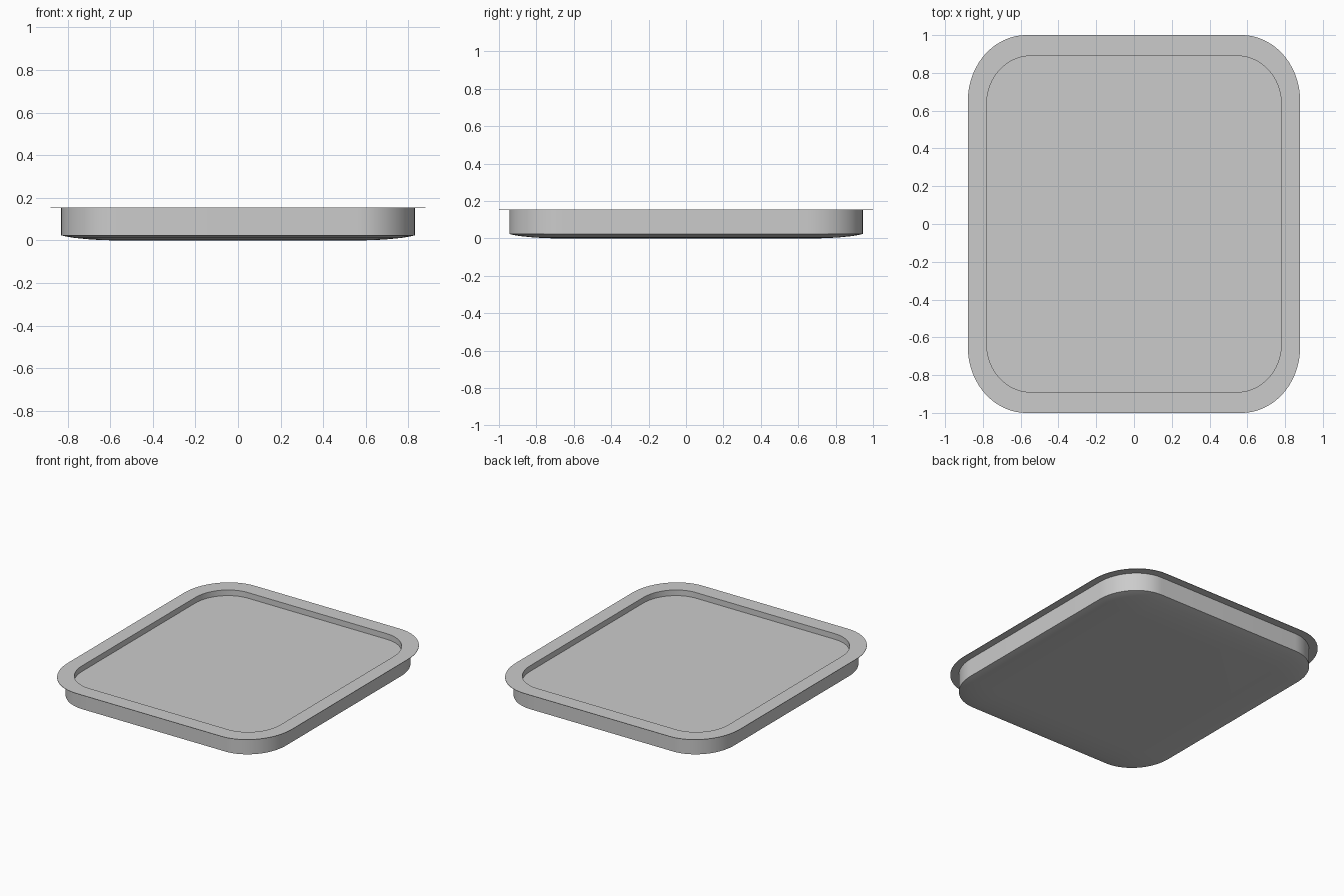
import bpy, bmesh
from math import cos, sin, pi

if "Cube" in bpy.data.objects:
    bpy.data.objects.remove(bpy.data.objects["Cube"])

SEG = 20  # segments per rounded corner


def ring(bm, hx, hy, rx, ry, z):
    """Rounded rectangle loop with elliptical corners."""
    verts = []
    for k, (sx, sy) in enumerate([(1, 1), (-1, 1), (-1, -1), (1, -1)]):
        for i in range(SEG + 1):
            a = (k + i / SEG) * pi / 2
            verts.append(bm.verts.new((sx * (hx - rx) + rx * cos(a),
                                       sy * (hy - ry) + ry * sin(a), z)))
    return verts


def loft(name, rings):
    """Closed solid lofted from the bottom ring to the last ring."""
    bm = bmesh.new()
    loops = [ring(bm, *r) for r in rings]
    n = len(loops[0])
    for a, b in zip(loops, loops[1:]):
        for i in range(n):
            j = (i + 1) % n
            bm.faces.new((a[i], a[j], b[j], b[i]))
    bm.faces.new(loops[0][::-1])
    bm.faces.new(loops[-1])
    me = bpy.data.meshes.new(name)
    bm.to_mesh(me)
    bm.free()
    ob = bpy.data.objects.new(name, me)
    bpy.context.collection.objects.link(ob)
    bpy.context.view_layer.objects.active = ob
    ob.select_set(True)
    bpy.ops.object.shade_smooth_by_angle()
    return ob


# Gently domed underside: (inset from wall, height)
dome = [(0.25, 0.0), (0.18, 0.002), (0.12, 0.006), (0.06, 0.012),
        (0.025, 0.018), (0.0, 0.024)]
W, L, RX, RY = 0.83, 0.945, 0.27, 0.30
rings = [(W - d, L - d, RX - d, RY - d, z) for d, z in dome]

# Wall, thin flange, opening and recessed floor
rings += [
    (W, L, RX, RY, 0.152),
    (0.88, 1.0, 0.31, 0.35, 0.152),
    (0.88, 1.0, 0.31, 0.35, 0.155),
    (0.78, 0.89, 0.235, 0.255, 0.155),
    (0.78, 0.89, 0.235, 0.255, 0.115),
]
loft("tray", rings)
